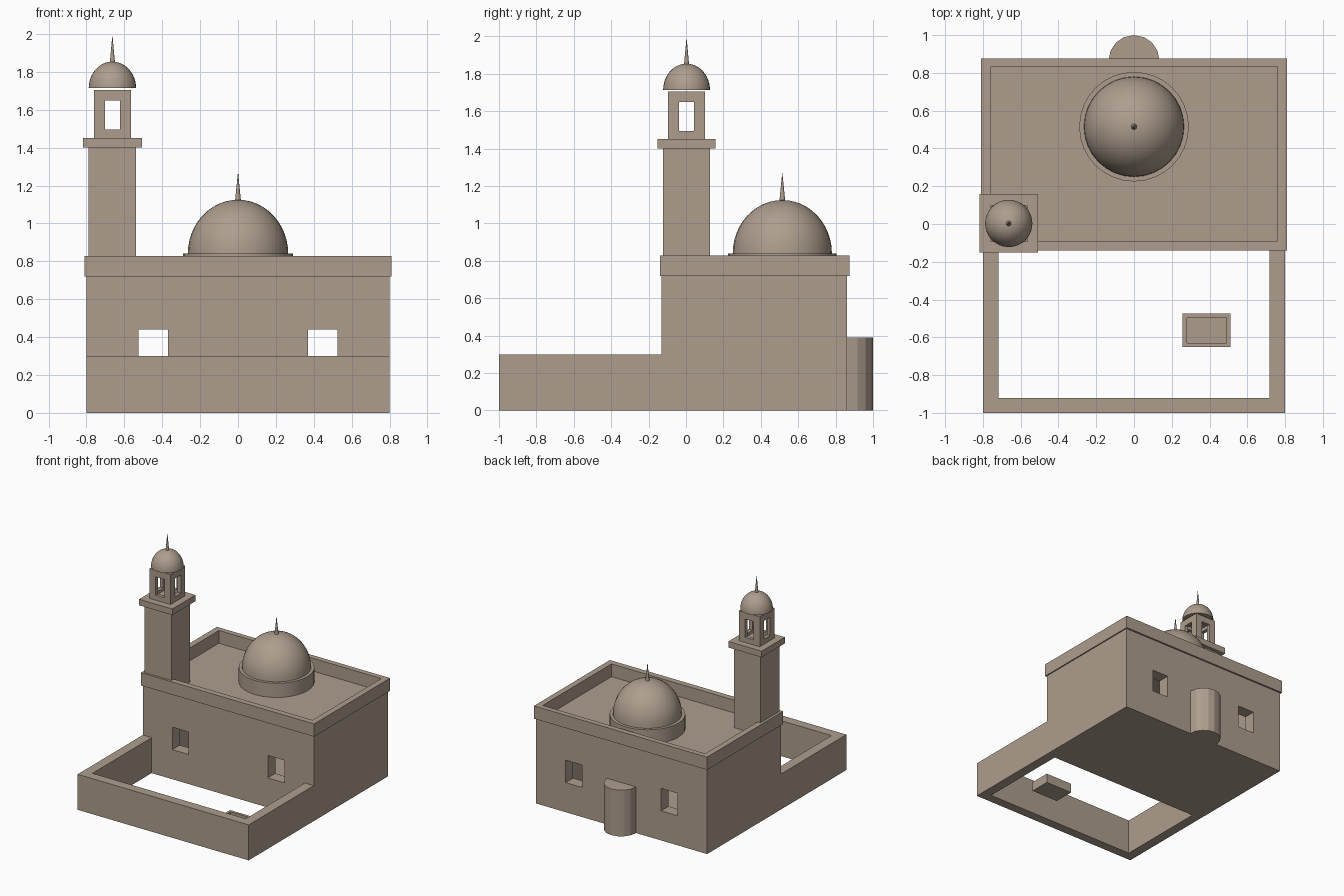
import bpy
from math import sin, cos, pi
from mathutils import Vector

cube = bpy.data.objects.get("Cube")
if cube:
    bpy.data.objects.remove(cube, do_unlink=True)

stone = bpy.data.materials.new("warm_stone")
stone.use_nodes = True
COLOUR = (0.42, 0.34, 0.27, 1)
stone.diffuse_color = COLOUR
stone.node_tree.nodes["Principled BSDF"].inputs["Base Color"].default_value = COLOUR


def make(name, verts, faces):
    mesh = bpy.data.meshes.new(name)
    mesh.from_pydata(verts, [], faces)
    mesh.materials.append(stone)
    obj = bpy.data.objects.new(name, mesh)
    bpy.context.collection.objects.link(obj)
    return obj


def prism(name, outline, depth):
    """Extrude a closed outline of 3D points along a vector."""
    n = len(outline)
    base = [Vector(p) for p in outline]
    verts = base + [p + Vector(depth) for p in base]
    faces = [tuple(reversed(range(n))), tuple(range(n, 2 * n))]
    faces += [(i, (i + 1) % n, n + (i + 1) % n, n + i) for i in range(n)]
    return make(name, verts, faces)


def box(name, x0, x1, y0, y1, z0, z1):
    outline = [(x0, y0, z0), (x1, y0, z0), (x1, y1, z0), (x0, y1, z0)]
    return prism(name, outline, (0, 0, z1 - z0))


def square(name, c, half, z0, z1):
    return box(name, c[0] - half, c[0] + half, c[1] - half, c[1] + half, z0, z1)


def arch(name, x, half, spring, y0, y1):
    """Round-headed opening standing on the ground, running along y."""
    n = 20
    pts = [(x - half, y0, -0.1), (x + half, y0, -0.1)]
    pts += [(x + half * cos(pi * i / n), y0, spring + half * sin(pi * i / n))
            for i in range(n + 1)]
    return prism(name, pts, (0, y1 - y0, 0))


def half_round(name, r, y, y_inner, z0, z1):
    """Half cylinder bulging toward +y, with a straight back part."""
    pts = [(r * cos(pi * i / 8), y + r * sin(pi * i / 8), z0) for i in range(9)]
    pts += [(-r, y_inner, z0), (r, y_inner, z0)]
    return prism(name, pts, (0, 0, z1 - z0))


def cut(obj, cutters, keep=False):
    bpy.context.view_layer.objects.active = obj
    for c in cutters:
        c.hide_render = True
        mod = obj.modifiers.new("opening", "BOOLEAN")
        mod.operation = "DIFFERENCE"
        mod.solver = "EXACT"
        mod.object = c
        bpy.ops.object.modifier_apply(modifier=mod.name)
        if not keep:
            bpy.data.objects.remove(c, do_unlink=True)


def lathe(name, profile, c, n=32):
    """Turn a bottom-to-top (radius, z) profile about a vertical axis."""
    verts = [(c[0] + r * cos(2 * pi * i / n), c[1] + r * sin(2 * pi * i / n), z)
             for r, z in profile for i in range(n)]
    faces = [(k * n + i, k * n + (i + 1) % n, (k + 1) * n + (i + 1) % n, (k + 1) * n + i)
             for k in range(len(profile) - 1) for i in range(n)]
    faces += [tuple(reversed(range(n))), tuple(range(len(verts) - n, len(verts)))]
    obj = make(name, verts, faces)
    bpy.ops.object.select_all(action="DESELECT")
    obj.select_set(True)
    bpy.context.view_layer.objects.active = obj
    bpy.ops.object.shade_smooth_by_angle(angle=pi / 6)
    return obj


def dome(name, c, r, z, height):
    steps = 12
    profile = [(max(r * cos(pi / 2 * k / steps), 0.002), z + height * sin(pi / 2 * k / steps))
               for k in range(steps + 1)]
    return lathe(name, profile, c)


def finial(name, c, r, z0, z1):
    return lathe(name, [(r, z0), (0.0005, z1)], c, 12)


# Prayer hall: hollow box with windows front and back, an arched door and a niche
hall = box("hall", -0.8, 0.8, -0.13, 0.86, 0, 0.72)
niche = half_round("niche_cutter", 0.1, 0.86, 0.7, 0.03, 0.33)
windows = [box("window_cutter", s * 0.447 - 0.077, s * 0.447 + 0.077, -0.3, 1.1, 0.25, 0.44)
           for s in (-1, 1)]
cut(hall, [box("room_cutter", -0.7, 0.7, -0.03, 0.76, 0.03, 0.66),
           arch("door_cutter", 0, 0.103, 0.272, -0.3, -0.025)] + windows)
cut(hall, [niche], keep=True)

# Rounded apse behind the niche
apse = half_round("apse", 0.135, 0.865, 0.86, 0, 0.39)
cut(apse, [niche])

# Parapet around the flat roof
parapet = box("parapet", -0.81, 0.81, -0.14, 0.875, 0.72, 0.828)
cut(parapet, [box("roof_cutter", -0.76, 0.76, -0.09, 0.83, 0.6, 1)])

# Main dome on its drum
HALL = (0, 0.515)
lathe("dome_drum", [(0.29, 0.72), (0.29, 0.84)], HALL)
dome("main_dome", HALL, 0.265, 0.84, 0.285)
finial("main_finial", HALL, 0.016, 1.115, 1.27)

# Minaret: shaft, balcony, open lantern, small dome
TOWER = (-0.663, 0.003)
square("minaret_shaft", TOWER, 0.125, 0.72, 1.4)
square("minaret_balcony", TOWER, 0.155, 1.4, 1.452)
lantern = square("minaret_lantern", TOWER, 0.098, 1.452, 1.705)
tx, ty = TOWER
cut(lantern, [square("lantern_cutter", TOWER, 0.068, 1.47, 1.68),
              box("opening_cutter", tx - 0.04, tx + 0.04, ty - 0.3, ty + 0.3, 1.495, 1.65),
              box("opening_cutter", tx - 0.3, tx + 0.3, ty - 0.04, ty + 0.04, 1.495, 1.65)])
dome("minaret_dome", TOWER, 0.125, 1.714, 0.14)
finial("minaret_finial", TOWER, 0.014, 1.845, 1.99)

# Courtyard wall with an arched gate
wall = box("courtyard_wall", -0.8, 0.8, -1, -0.13, 0, 0.3)
cut(wall, [box("court_cutter", -0.717, 0.717, -0.92, 0.1, -0.1, 0.5),
           arch("gate_cutter", 0.32, 0.105, 0.192, -1.2, -0.85)])

# Washing basin in the courtyard
basin = box("basin", 0.258, 0.51, -0.652, -0.475, 0, 0.08)
cut(basin, [box("basin_cutter", 0.28, 0.49, -0.63, -0.498, 0.03, 0.2)])
